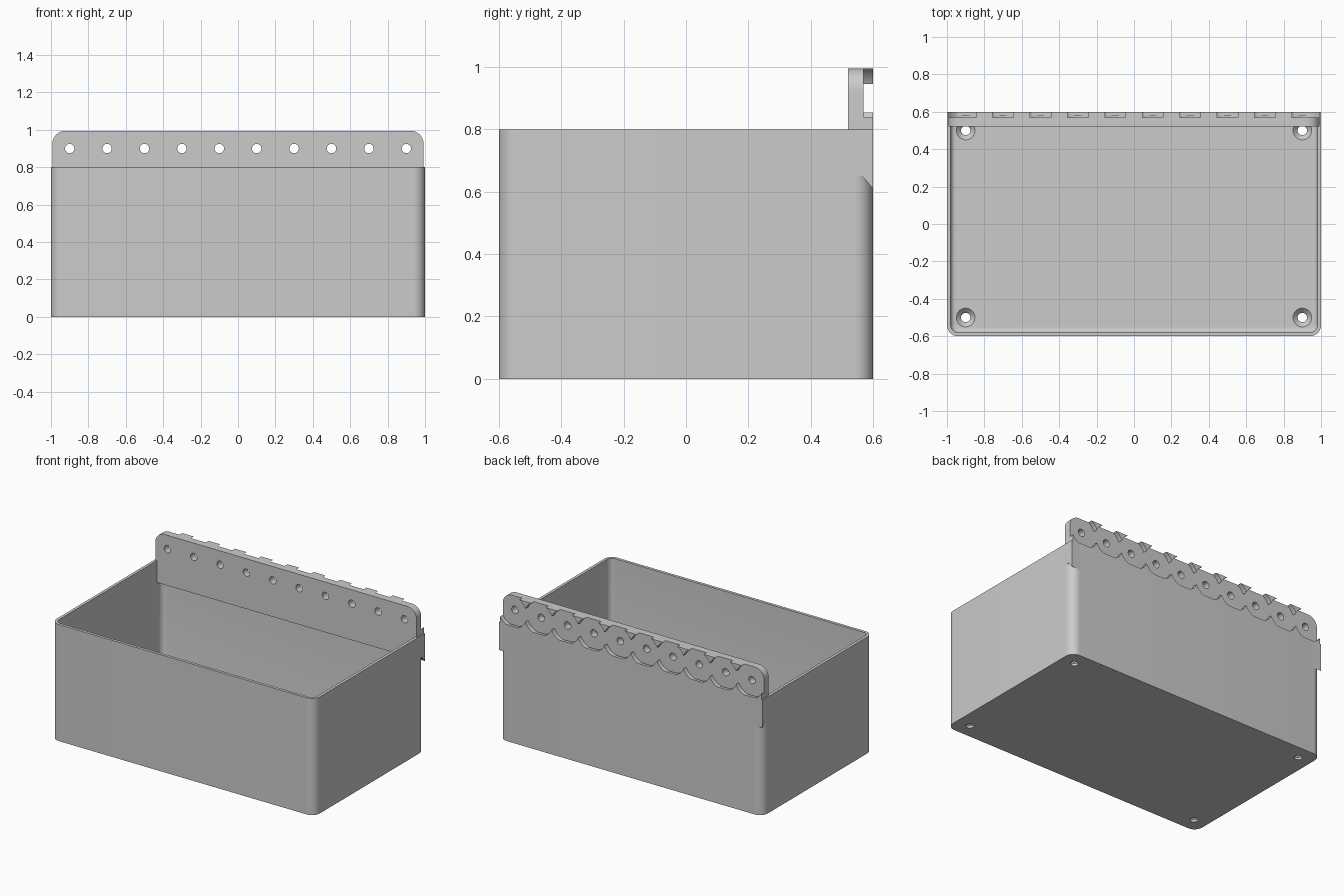
import bpy, bmesh, math
from mathutils import Matrix

cube = bpy.data.objects.get("Cube")
if cube:
    bpy.data.objects.remove(cube, do_unlink=True)

grey = bpy.data.materials.new("light_grey")
grey.use_nodes = True
grey.diffuse_color = (0.6, 0.6, 0.6, 1)
grey.node_tree.nodes["Principled BSDF"].inputs["Base Color"].default_value = (0.6, 0.6, 0.6, 1)


def finish(bm, name):
    bmesh.ops.recalc_face_normals(bm, faces=bm.faces)
    mesh = bpy.data.meshes.new(name)
    bm.to_mesh(mesh)
    bm.free()
    mesh.materials.append(grey)
    obj = bpy.data.objects.new(name, mesh)
    bpy.context.collection.objects.link(obj)
    return obj


def arc(cx, cy, r, start, sweep, n=12):
    return [(cx + r * math.cos(start + sweep * i / n),
             cy + r * math.sin(start + sweep * i / n)) for i in range(n + 1)]


def loft(name, rings):
    """Skin equal-length rings of points and cap both ends."""
    bm = bmesh.new()
    loops = [[bm.verts.new(p) for p in ring] for ring in rings]
    for a, b in zip(loops, loops[1:]):
        for i in range(len(a)):
            j = (i + 1) % len(a)
            bm.faces.new((a[i], a[j], b[j], b[i]))
    bm.faces.new(loops[0])
    bm.faces.new(loops[-1])
    return finish(bm, name)


def turned(name, profile, matrix, n=48):
    """Round cutter from (radius, height) pairs, placed by a matrix."""
    return loft(name, [[matrix @ Matrix.Rotation(math.tau * i / n, 4, 'Z')
                        @ Matrix.Translation((r, 0, h)) @ Matrix().col[3].xyz
                        for i in range(n)] for r, h in profile])


def boolean(obj, cutter, operation='DIFFERENCE'):
    cutter.hide_render = True
    mod = obj.modifiers.new("cut", 'BOOLEAN')
    mod.operation, mod.object, mod.solver = operation, cutter, 'EXACT'
    bpy.context.view_layer.objects.active = obj
    bpy.ops.object.modifier_apply(modifier=mod.name)
    bpy.data.objects.remove(cutter, do_unlink=True)


def rounded_ring(inset, z, radius=0.06):
    pts, r = [], radius - inset
    for k, (sx, sy) in enumerate(((1, 1), (-1, 1), (-1, -1), (1, -1))):
        pts += arc(sx * (1 - radius), sy * (0.6 - radius), r, k * math.pi / 2, math.pi / 2)
    return [(x, y, z) for x, y in pts]


# Open bin with thin walls and a small fillet around the floor
wall, floor, fillet = 0.02, 0.04, 0.025
steps = [(0, 0), (0, 0.8), (wall, 0.8)]
steps += arc(wall + fillet, floor + fillet, fillet, math.pi, math.pi / 2, 5)
bin_body = loft("bin_body", [rounded_ring(i, z) for i, z in steps])

# Countersunk floor holes
for x in (-0.9, 0.9):
    for y in (-0.5, 0.5):
        boolean(bin_body, turned("floor_hole_cutter",
                                 [(0.025, -0.1), (0.025, 0.015), (0.05, floor), (0.05, 0.1)],
                                 Matrix.Translation((x, y, 0))))

# Mounting plate, with a sloped lip under its rear edge
side = [(0.52, 0.65), (0.565, 0.65), (0.6, 0.61), (0.6, 0.995), (0.52, 0.995)]
mounting_plate = loft("mounting_plate", [[(x, y, z) for y, z in side] for x in (-1.1, 1.1)])

# Trim the plate to its outline: shoulders at the rim and rounded upper corners
right = [(1, 0.5), (1, 0.8), (0.992, 0.8)] + arc(0.922, 0.925, 0.07, 0, math.pi / 2)
outline = right + [(-x, z) for x, z in reversed(right)]
boolean(mounting_plate, loft("outline_cutter", [[(x, y, z) for x, z in outline] for y in (0.4, 0.7)]),
        'INTERSECT')

# Row of overlapping round pockets, each with a through hole
for k in range(10):
    place = Matrix.Translation((-0.9 + 0.2 * k, 0, 0.9)) @ Matrix.Rotation(-math.pi / 2, 4, 'X')
    boolean(mounting_plate, turned("pocket_cutter",
                                   [(0.025, 0.4), (0.025, 0.57), (0.11, 0.57), (0.11, 0.7)], place))

for obj in (bin_body, mounting_plate):
    bpy.ops.object.select_all(action='DESELECT')
    obj.select_set(True)
    bpy.context.view_layer.objects.active = obj
    bpy.ops.object.shade_smooth_by_angle(angle=math.radians(30))
